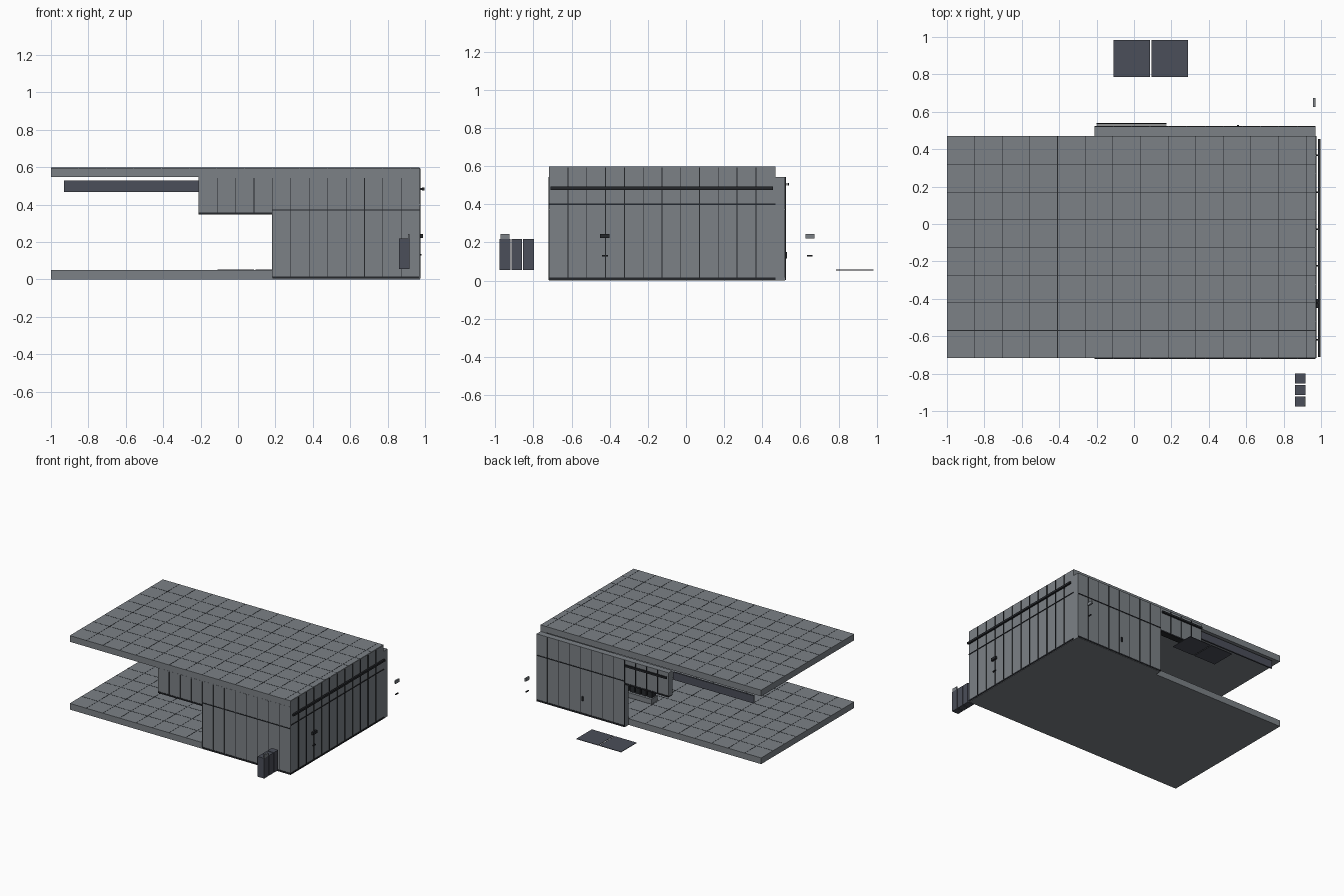
import bpy
import bmesh
from mathutils import Matrix, Vector

old = bpy.data.objects.get("Cube")
if old:
    bpy.data.objects.remove(old, do_unlink=True)


def material(name, rgb):
    m = bpy.data.materials.new(name)
    m.use_nodes = True
    m.diffuse_color = (*rgb, 1)
    m.node_tree.nodes["Principled BSDF"].inputs["Base Color"].default_value = (*rgb, 1)
    return m


GREY = material("panel grey", (0.2, 0.22, 0.24))
SLATE = material("slate", (0.07, 0.077, 0.1))
DARK = material("seam charcoal", (0.018, 0.02, 0.024))


def boxes(name, mat, spans):
    """One object made of boxes, each given as x, y and z ranges."""
    bm = bmesh.new()
    for span in spans:
        low, high = (Vector(c) for c in zip(*span))
        place = Matrix.Translation((low + high) / 2) @ Matrix.Diagonal((*(high - low), 1))
        bmesh.ops.create_cube(bm, size=1, matrix=place)
    mesh = bpy.data.meshes.new(name)
    bm.to_mesh(mesh)
    bm.free()
    mesh.materials.append(mat)
    obj = bpy.data.objects.new(name, mesh)
    bpy.context.collection.objects.link(obj)
    return obj


def around(v, half):
    return (v - half, v + half)


# Main layout, in panel modules
U = 0.0985
X0, X1 = -1.0, 0.97
Y0, Y1 = -0.717, 0.47
WALL_X, DOOR_X = -0.21, 0.184
T = 0.05
TILE = 1.5 * U
ROOF = 0.597
ROOF_LOW = ROOF - T
LINTEL = 0.355

# Floor and roof slabs with a tile grid on top
for name, top in (("floor", T), ("roof", ROOF)):
    boxes(name + "_slab", GREY, [((X0, X1), (Y0, Y1), (top - T, top))])
    skin = (top - 0.001, top + 0.001)
    grid = [(around(X0 + TILE * i, 0.0015), (Y0, Y1), skin) for i in range(1, 14)]
    grid += [((X0, X1), around(Y0 + TILE * i, 0.0015), skin) for i in range(1, 8)]
    boxes(name + "_tile_seams", DARK, grid)


# Long walls: full height beside the opening, a hanging panel above it
def long_wall(name, y_in, y_out, top):
    ys = sorted((y_in, y_out))
    out = 1 if y_out > y_in else -1
    fin = sorted((y_out, y_out + 0.004 * out))
    boxes(name + "_wall", GREY, [
        ((DOOR_X, X1), ys, (0, top)),
        ((WALL_X, DOOR_X), ys, (LINTEL, top))])
    seams = []
    for i in range(1, 12):
        x = WALL_X + U * i
        low = LINTEL if x < DOOR_X - 0.01 else 0.01
        seams.append((around(x, 0.0015), fin, (low, ROOF_LOW - 0.005)))
    seams.append(((DOOR_X, X1), fin, around(0.372, 0.003)))
    boxes(name + "_wall_seams", DARK, seams)
    boxes(name + "_wall_trim", DARK, [
        ((DOOR_X, X1), fin, (0.004, 0.015)),
        ((WALL_X, DOOR_X), sorted((y_in, fin[out > 0])), (LINTEL - 0.008, LINTEL + 0.003))])


long_wall("front", Y0 + T, Y0 - 0.001, ROOF_LOW)
long_wall("back", Y1, Y1 + T, ROOF_LOW - 0.003)

# End wall with fins, base trim and a rail
boxes("end_wall", GREY, [((X1 - T, X1 + 0.002), (Y0, Y1), (0, ROOF - 0.002))])
FACE = (X1 + 0.002, X1 + 0.007)
fins = [(FACE, around(Y0 + U * i, 0.002), (0.01, ROOF - 0.004)) for i in range(1, 12)]
fins.append((FACE, (Y0, Y1), around(0.4, 0.003)))
boxes("end_wall_seams", DARK, fins)
boxes("end_wall_trim", DARK, [(FACE, (Y0, Y1), (0.004, 0.015))])
boxes("end_wall_rail", DARK, [((0.983, 0.997), (-0.71, 0.455), (0.476, 0.492))])
boxes("end_wall_rail_mounts", DARK, [
    ((X1, 0.985), around(Y0 + U * i, 0.004), (0.478, 0.49)) for i in range(1, 12, 2)])

# Back gutter rail and the hanging beam under the roof
boxes("back_rail", DARK, [
    ((-0.2, 0.175), (0.526, 0.531), (0.498, 0.512)),
    ((-0.2, 0.175), (0.534, 0.54), (0.498, 0.512))])
boxes("hanging_beam", SLATE, [((-0.93, WALL_X), (0.452, 0.464), (0.468, 0.53))])

# End wall lock box and handle, back wall handle
boxes("lock_box", DARK, [((X1, 0.988), (-0.45, -0.4), (0.222, 0.244))])
boxes("lock_handle", DARK, [((X1, 0.982), (-0.44, -0.41), (0.127, 0.135))])
boxes("back_handle", DARK, [((0.55, 0.562), (Y1 + T, 0.53), (0.115, 0.15))])

# Detached lock parts behind the building
boxes("spare_lock_box", GREY, [((0.957, 0.97), (0.626, 0.674), (0.22, 0.244))])
boxes("spare_handle", DARK, [((0.96, 0.968), (0.634, 0.662), (0.127, 0.135))])

# Row of cabinets in front, with a small box on the first
boxes("cabinets", SLATE, [
    ((0.86, 0.918), around(-0.949 + 0.0615 * i, 0.028), (0.055, 0.218)) for i in range(3)])
boxes("cabinet_top_box", GREY, [((0.908, 0.918), (-0.972, -0.925), (0.218, 0.243))])

# Two loose flat panels behind the building
boxes("ground_panels", SLATE, [
    (around(x, 0.098), (0.787, 0.984), (0.053, 0.057)) for x in (-0.012, 0.192)])

# Bench with a row of dark units inside
boxes("bench", GREY, [((0.19, 0.45), (0.09, 0.17), (T, 0.09))])
boxes("bench_units", DARK, [
    (around(0.22 + 0.052 * i, 0.02), (0.1, 0.15), (0.09, 0.14)) for i in range(5)])
